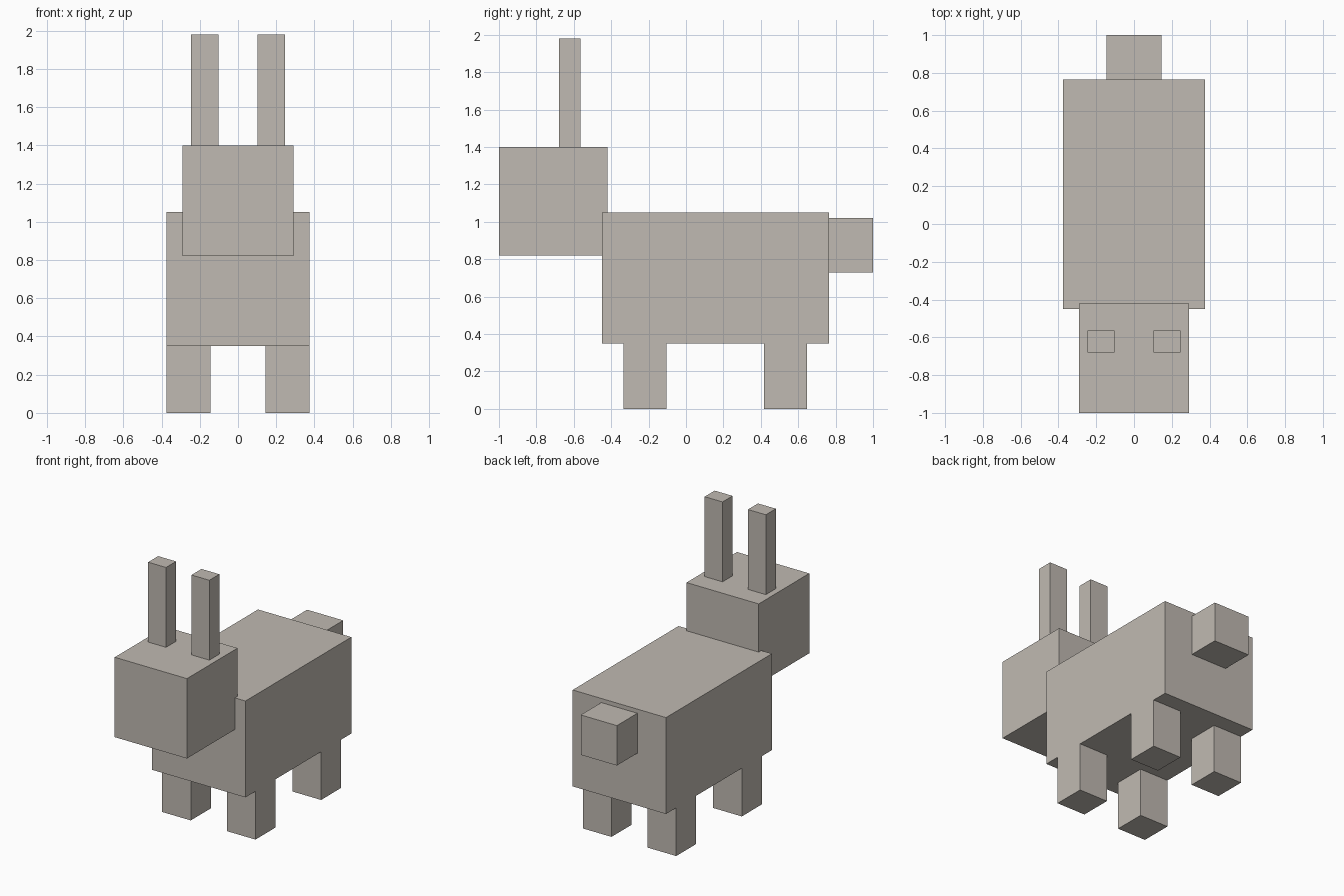
import bpy

if "Cube" in bpy.data.objects:
    bpy.data.objects.remove(bpy.data.objects["Cube"])

fur = bpy.data.materials.new("warm_grey")
fur.diffuse_color = (0.527, 0.491, 0.445, 1)
fur.use_nodes = True
fur.node_tree.nodes["Principled BSDF"].inputs["Base Color"].default_value = fur.diffuse_color


def box(name, x, y, z):
    """Axis-aligned box from (min, max) ranges."""
    bpy.ops.mesh.primitive_cube_add(size=1)
    ob = bpy.context.object
    ob.name = name
    for v in ob.data.vertices:
        v.co = [r[1] if c > 0 else r[0] for c, r in zip(v.co, (x, y, z))]
    ob.data.materials.append(fur)
    return ob


# Torso, head and tail
box("body", (-0.375, 0.375), (-0.45, 0.765), (0.35, 1.05))
box("head", (-0.29, 0.29), (-1.0, -0.42), (0.82, 1.40))
box("tail", (-0.145, 0.145), (0.71, 1.0), (0.73, 1.02))

# Mirrored ears and legs
for side, s in (("left", 1), ("right", -1)):
    ear_x = sorted((s * 0.102, s * 0.246))
    leg_x = sorted((s * 0.145, s * 0.375))
    box("ear_" + side, ear_x, (-0.68, -0.565), (1.40, 1.98))
    box("front_leg_" + side, leg_x, (-0.335, -0.105), (0.0, 0.35))
    box("back_leg_" + side, leg_x, (0.418, 0.648), (0.0, 0.35))
